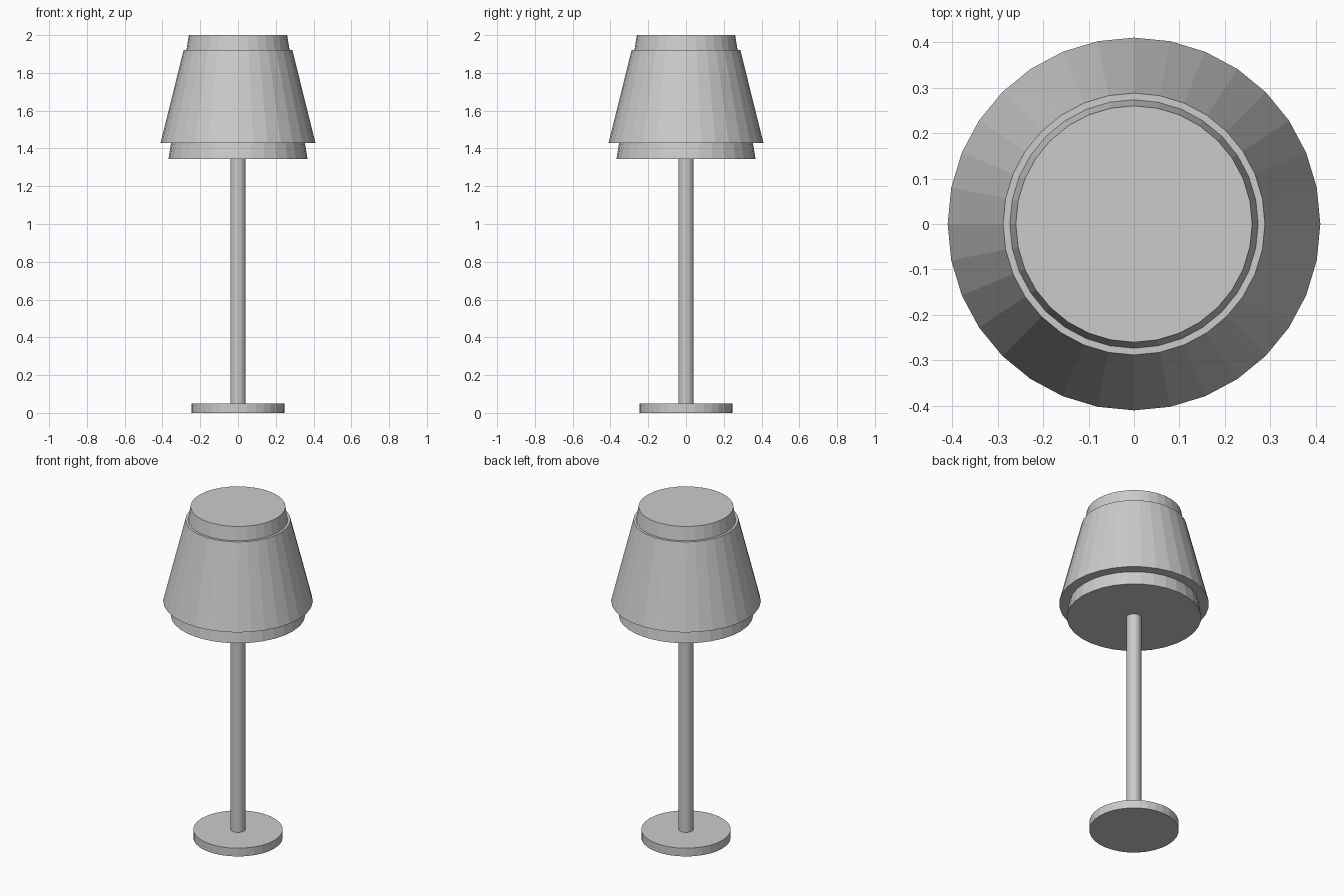
import bpy

if "Cube" in bpy.data.objects:
    bpy.data.objects.remove(bpy.data.objects["Cube"])

SIDES = 32


def frustum(name, r_bottom, r_top, z_bottom, z_top):
    """Closed, flat-faced round part standing on the z axis."""
    bpy.ops.mesh.primitive_cone_add(
        vertices=SIDES, radius1=r_bottom, radius2=r_top,
        depth=z_top - z_bottom, location=(0, 0, (z_bottom + z_top) / 2))
    obj = bpy.context.object
    obj.name = obj.data.name = name
    return obj


# Foot and stem
frustum("base", 0.245, 0.245, 0.0, 0.05)
frustum("pole", 0.04, 0.04, 0.05, 1.345)

# Inner shade shows above and below the wider outer shade
frustum("inner_shade", 0.368, 0.26, 1.345, 2.0)
frustum("outer_shade", 0.41, 0.288, 1.43, 1.92)
